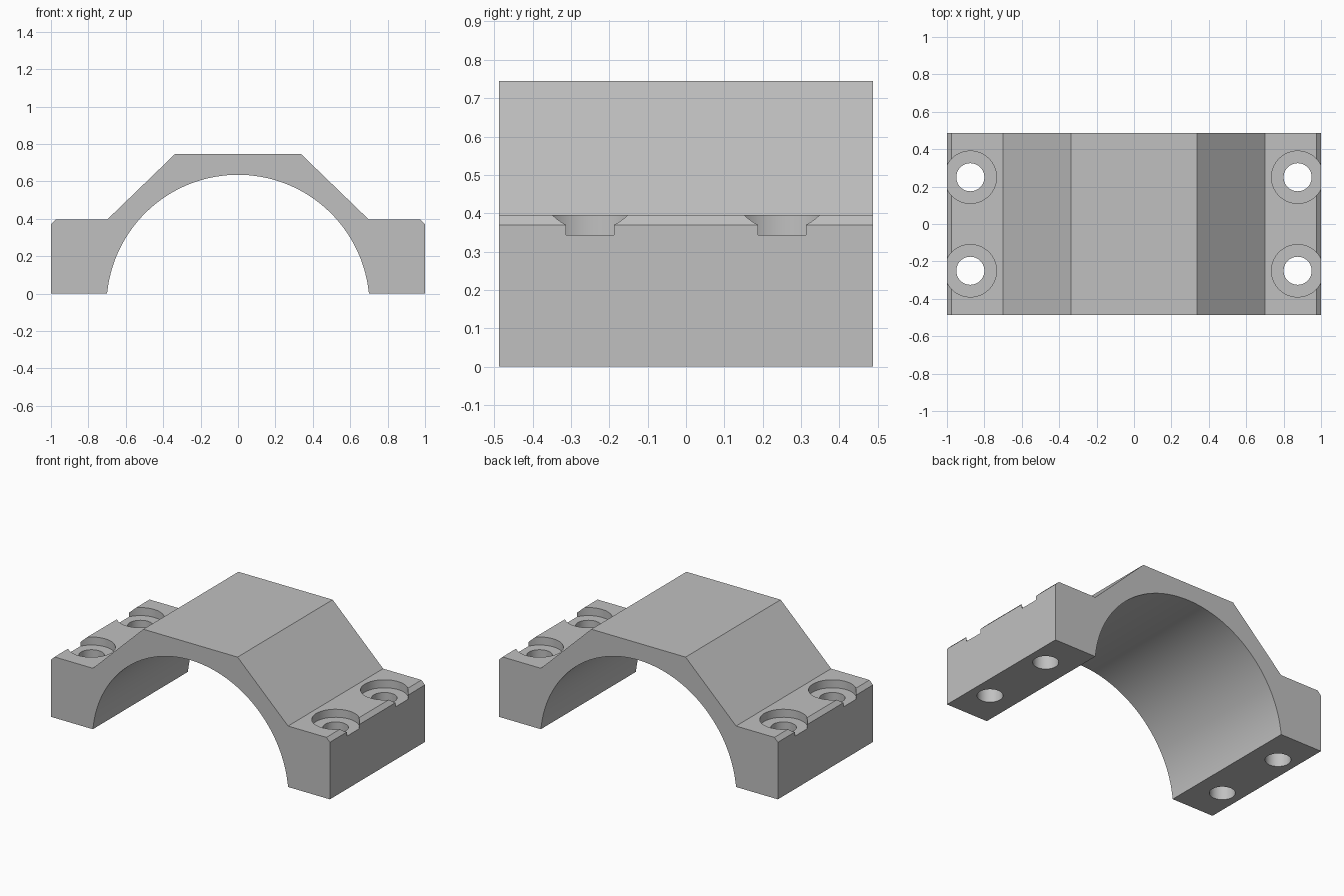
import bpy, bmesh, math

cube = bpy.data.objects.get("Cube")
if cube:
    bpy.data.objects.remove(cube, do_unlink=True)

HALF_DEPTH = 0.487
ARCH_R, ARCH_Z = 0.703, -0.068

# Plain grey material
grey = bpy.data.materials.new("light_grey")
grey.use_nodes = True
colour = (0.53, 0.53, 0.53, 1)
grey.diffuse_color = colour
grey.node_tree.nodes["Principled BSDF"].inputs["Base Color"].default_value = colour


def prism(name, profile):
    """Extrude an x-z outline along y."""
    bm = bmesh.new()
    face = bm.faces.new([bm.verts.new((x, -HALF_DEPTH, z)) for x, z in profile])
    ext = bmesh.ops.extrude_face_region(bm, geom=[face])
    moved = [v for v in ext["geom"] if isinstance(v, bmesh.types.BMVert)]
    bmesh.ops.translate(bm, verts=moved, vec=(0, 2 * HALF_DEPTH, 0))
    bmesh.ops.recalc_face_normals(bm, faces=bm.faces)
    mesh = bpy.data.meshes.new(name)
    bm.to_mesh(mesh)
    bm.free()
    ob = bpy.data.objects.new(name, mesh)
    bpy.context.collection.objects.link(ob)
    return ob


def cut_cylinder(body, radius, x, y, z_low, z_high):
    """Subtract an upright cylinder from the body."""
    bpy.ops.mesh.primitive_cylinder_add(
        vertices=64, radius=radius, depth=z_high - z_low,
        location=(x, y, (z_low + z_high) / 2))
    cutter = bpy.context.object
    cutter.name = "hole_cutter"
    cutter.hide_render = True
    bpy.context.view_layer.objects.active = body
    mod = body.modifiers.new("hole", "BOOLEAN")
    mod.operation = "DIFFERENCE"
    mod.solver = "EXACT"
    mod.object = cutter
    bpy.ops.object.modifier_apply(modifier=mod.name)
    bpy.data.objects.remove(cutter, do_unlink=True)


# Clamp outline: chamfered feet, sloped shoulders, flat crown, round bore
right = [(0.70, 0), (1, 0), (1, 0.37), (0.975, 0.395), (0.70, 0.395), (0.338, 0.745)]
left = [(-x, z) for x, z in reversed(right)]
start = math.asin(-ARCH_Z / ARCH_R)
steps = 72
bore = []
for i in range(1, steps):
    a = math.pi - start - (math.pi - 2 * start) * i / steps
    bore.append((ARCH_R * math.cos(a), ARCH_Z + ARCH_R * math.sin(a)))
clamp = prism("bearing_clamp", right + left + bore)
clamp.data.materials.append(grey)

# Counterbored bolt holes, open to the outer edge
for x in (-0.875, 0.875):
    for y in (-0.25, 0.25):
        cut_cylinder(clamp, 0.14, x, y, 0.343, 0.6)
        cut_cylinder(clamp, 0.075, x, y, -0.2, 0.6)

# Smooth the bore and holes, keep the edges crisp
bpy.ops.object.select_all(action="DESELECT")
clamp.select_set(True)
bpy.context.view_layer.objects.active = clamp
bpy.ops.object.shade_smooth_by_angle(angle=math.radians(25))
